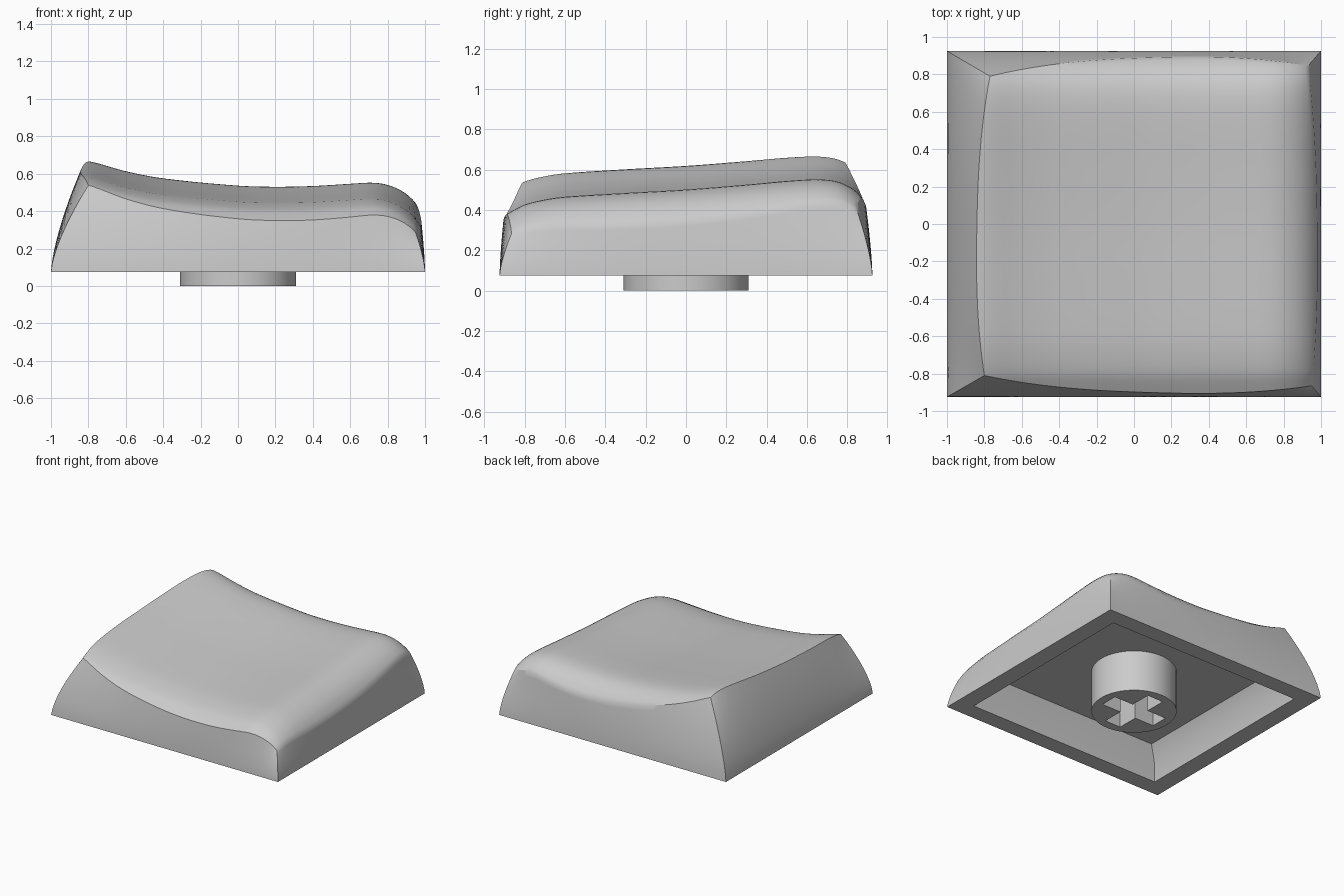
import bpy, bmesh, math

if "Cube" in bpy.data.objects:
    bpy.data.objects.remove(bpy.data.objects["Cube"])

N = 44            # grid steps along each side
BASE = 0.075      # height of the skirt's lower lip
CEILING = 0.33    # height of the hollow's roof

grey = bpy.data.materials.new("light grey plastic")
grey.use_nodes = True
grey.diffuse_color = (0.6, 0.6, 0.6, 1)
grey.node_tree.nodes["Principled BSDF"].inputs["Base Color"].default_value = (0.6, 0.6, 0.6, 1)


def smooth_curve(points):
    """Return a smooth function through the points."""
    n = len(points)
    slopes = []
    for i in range(n):
        a, b = points[max(i - 1, 0)], points[min(i + 1, n - 1)]
        slopes.append((b[1] - a[1]) / (b[0] - a[0]))

    def value(x):
        i = 0
        while i < n - 2 and x > points[i + 1][0]:
            i += 1
        (x0, y0), (x1, y1) = points[i], points[i + 1]
        h = x1 - x0
        t = min(max((x - x0) / h, 0), 1)
        return (y0 * (1 + 2 * t) * (1 - t) ** 2 + slopes[i] * h * t * (1 - t) ** 2
                + y1 * t * t * (3 - 2 * t) + slopes[i + 1] * h * t * t * (t - 1))
    return value


def lerp(a, b, t):
    return a + (b - a) * t


def make_object(name, bm):
    bmesh.ops.recalc_face_normals(bm, faces=bm.faces[:])
    mesh = bpy.data.meshes.new(name)
    bm.to_mesh(mesh)
    bm.free()
    mesh.materials.append(grey)
    obj = bpy.data.objects.new(name, mesh)
    bpy.context.collection.objects.link(obj)
    bpy.ops.object.select_all(action="DESELECT")
    obj.select_set(True)
    bpy.context.view_layer.objects.active = obj
    bpy.ops.object.shade_smooth_by_angle(angle=math.radians(32))
    return obj


def bridge(bm, lower, upper):
    for i in range(len(lower)):
        j = (i + 1) % len(lower)
        bm.faces.new((lower[i], lower[j], upper[j], upper[i]))


# Dished top: one section across the width plus one along the depth
across = smooth_curve([(-.85, .67), (-.78, .663), (-.6, .613), (-.4, .575), (0, .536),
                       (.2, .53), (.4, .534), (.6, .546), (.72, .552), (.8, .54),
                       (.88, .505), (.94, .455), (.985, .39)])
along = smooth_curve([(-.92, -.19), (-.86, -.155), (-.8, -.125), (-.7, -.1), (-.6, -.086),
                      (-.3, -.067), (0, -.05), (.3, -.026), (.5, -.008), (.65, 0),
                      (.74, -.008), (.8, -.03), (.85, -.065), (.9, -.125)])

# Plan of the top rim: corners and outward bow of each side
FL, FR, BR, BL = (-.8, -.81), (.95, -.865), (.93, .845), (-.77, .79)


def bow(t):
    return 1 - abs(2 * t - 1) ** 2.5


def rim_plan(u, v):
    x = lerp(lerp(FL[0], FR[0], u), lerp(BL[0], BR[0], u), v)
    y = lerp(lerp(FL[1], FR[1], u), lerp(BL[1], BR[1], u), v)
    x += bow(v) * lerp(-.055, .04, u)
    y += bow(u) * lerp(-.063, .072, v)
    return x, y


# Keycap shell: top, curved walls, lip and hollow as one closed surface
bm = bmesh.new()
grid = []
for j in range(N + 1):
    row = []
    for i in range(N + 1):
        # steps crowd toward the edges, where the top rolls over
        u, v = (lerp(k / N, (1 - math.cos(math.pi * k / N)) / 2, .6) for k in (i, j))
        x, y = rim_plan(u, v)
        row.append(bm.verts.new((x, y, across(x) + along(y))))
    grid.append(row)
for j in range(N):
    for i in range(N):
        bm.faces.new((grid[j][i], grid[j][i + 1], grid[j + 1][i + 1], grid[j + 1][i]))

rim = (grid[0][:-1] + [grid[j][N] for j in range(N)]
       + grid[N][:0:-1] + [grid[j][0] for j in range(N, 0, -1)])


def rectangle(half_x, half_y, z):
    corners = [(-half_x, -half_y), (half_x, -half_y), (half_x, half_y), (-half_x, half_y)]
    loop = []
    for k in range(4):
        a, b = corners[k], corners[(k + 1) % 4]
        loop += [(lerp(a[0], b[0], i / N), lerp(a[1], b[1], i / N), z) for i in range(N)]
    return loop


def add_loop(points):
    return [bm.verts.new(p) for p in points]


foot = rectangle(1, .925, BASE)
STEPS = 10
base_loop = add_loop(foot)
lower = base_loop
for k in range(1, STEPS):
    s = k / STEPS
    ring = add_loop([(lerp(p[0], r.co.x, s ** 1.45), lerp(p[1], r.co.y, s ** 1.45),
                      lerp(p[2], r.co.z, s)) for p, r in zip(foot, rim)])
    bridge(bm, lower, ring)
    lower = ring
bridge(bm, lower, rim)

opening = add_loop(rectangle(.86, .79, BASE))
mid = add_loop(rectangle(.83, .76, lerp(BASE, CEILING, .6)))
roof = add_loop(rectangle(.77, .72, CEILING))
bridge(bm, base_loop, opening)
bridge(bm, opening, mid)
bridge(bm, mid, roof)
bm.faces.new(roof)
make_object("keycap_shell", bm)

# Stem: round post with a cross-shaped socket in its lower end
bm = bmesh.new()
RADIUS, ARM, HALF, SEGMENTS = .31, .24, .07, 64
circle = [(RADIUS * math.cos(a), RADIUS * math.sin(a))
          for a in (2 * math.pi * k / SEGMENTS for k in range(SEGMENTS))]
cross = []
for k in range(4):
    c, s = round(math.cos(k * math.pi / 2)), round(math.sin(k * math.pi / 2))
    for x, y in ((ARM, -HALF), (ARM, HALF), (HALF, HALF)):
        cross.append((x * c - y * s, x * s + y * c))

end_edges = []
for outline, height in ((circle, CEILING + .01), (cross, CEILING - .02)):
    low = [bm.verts.new((x, y, 0)) for x, y in outline]
    high = [bm.verts.new((x, y, height)) for x, y in outline]
    bridge(bm, low, high)
    bm.faces.new(high)
    end_edges += [bm.edges.get((low[i - 1], low[i])) for i in range(len(low))]
bmesh.ops.triangle_fill(bm, edges=end_edges, use_beauty=True, normal=(0, 0, -1))
make_object("stem", bm)
